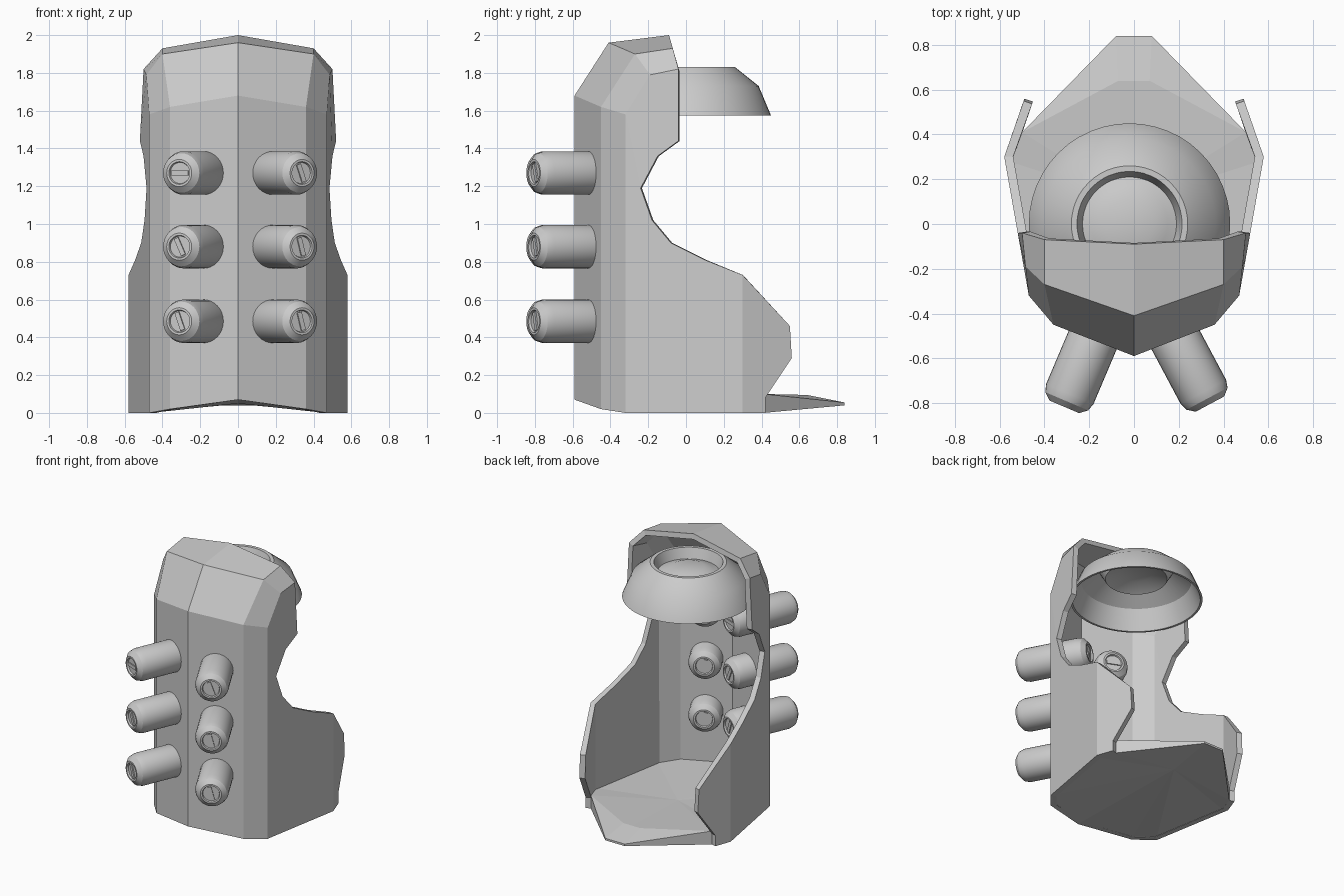
import bpy, bmesh, math
from mathutils import Vector, Matrix

if "Cube" in bpy.data.objects:
    bpy.data.objects.remove(bpy.data.objects["Cube"])


def add_mesh(name, verts, faces):
    me = bpy.data.meshes.new(name)
    me.from_pydata(verts, [], faces)
    ob = bpy.data.objects.new(name, me)
    bpy.context.collection.objects.link(ob)
    return ob


def mirror(ob):
    m = ob.modifiers.new("mirror", 'MIRROR')
    m.use_clip = True
    m.merge_threshold = 0.0005


def lathe(name, profile, segs):
    """Revolve (radius, height) points about z."""
    bm = bmesh.new()
    vs = [bm.verts.new((r, 0, z)) for r, z in profile]
    es = [bm.edges.new(p) for p in zip(vs, vs[1:])]
    bmesh.ops.spin(bm, geom=vs + es, cent=(0, 0, 0), axis=(0, 0, 1),
                   angle=2 * math.pi, steps=segs)
    bmesh.ops.remove_doubles(bm, verts=bm.verts, dist=1e-4)
    bmesh.ops.recalc_face_normals(bm, faces=bm.faces)
    me = bpy.data.meshes.new(name)
    bm.to_mesh(me)
    bm.free()
    ob = bpy.data.objects.new(name, me)
    bpy.context.collection.objects.link(ob)
    bpy.ops.object.select_all(action='DESELECT')
    ob.select_set(True)
    bpy.context.view_layer.objects.active = ob
    bpy.ops.object.shade_smooth_by_angle(angle=math.radians(30))
    return ob


# Faceted shell: centre, middle and corner columns, then the side rim
centre = [(0, -.59, .07), (0, -.59, 1.68), (0, -.41, 1.96), (0, -.09, 2.0)]
middle = [(.36, -.45, .02), (.36, -.45, 1.62), (.40, -.27, 1.90), (.40, -.07, 1.93)]
corner = [(.47, -.32, 0), (.47, -.32, 1.58), (.485, -.19, 1.79), (.50, -.04, 1.82)]
rim = [(.3, 0), (.3, .73), (.1, .81), (-.08, .90), (-.18, 1.02), (-.24, 1.19),
       (-.15, 1.36), (-.04, 1.44)]
side = [(min(.47 + .177 * (y + .32), .58), y, z) for y, z in rim]
tail = [(.537, .42, 0), (.537, .42, .08), (.49, .56, .29), (.493, .55, .46)]
verts = centre + middle + corner + side + tail
faces = [(a + i, a + 4 + i, a + 5 + i, a + 1 + i) for a in (0, 4) for i in range(3)]
faces += [(8, 12, 13, 14, 15, 16, 17, 9), (9, 17, 18, 19, 11, 10),
          (12, 20, 21, 22, 23, 13)]
shell = add_mesh("shell", verts, faces)
mirror(shell)
sol = shell.modifiers.new("thickness", 'SOLIDIFY')
sol.thickness = .04
sol.offset = -1

# Floor plate with a sloping rear lip
bottom = [(0, -.58, .07), (.35, -.445, .02), (.46, -.315, 0), (.56, .28, 0),
          (.50, .41, 0), (.08, .84, .04), (0, .84, .04), (0, .42, .05)]
top = [(0, -.58, .11), (.35, -.445, .10), (.46, -.315, .09), (.56, .28, .09),
       (.50, .41, .10), (.08, .84, .055), (0, .84, .055), (0, .64, .095),
       (.07, .64, .095), (0, .1, .08)]
floor = [(8 + i, i, i + 1, 9 + i) for i in range(6)]
floor += [(7, i + 1, i) for i in range(6)]
floor += [(17, 8 + i, 9 + i) for i in range(4)]
floor += [(17, 12, 16, 15), (12, 13, 16), (16, 13, 14, 15)]
floor_plate = add_mesh("floor_plate", bottom + top, floor)
mirror(floor_plate)

# Domed canopy with a dished top
canopy = lathe("canopy", [(.45, 1.575), (.385, 1.73), (.26, 1.83), (.235, 1.83),
                          (.21, 1.755), (.17, 1.77), (.11, 1.795), (0, 1.795),
                          (0, 1.78), (.11, 1.78), (.21, 1.735), (.25, 1.805),
                          (.375, 1.718), (.435, 1.575), (.45, 1.575)], 48)
canopy.location = (-.02, 0, 0)

# Six double-ended canisters through the front
end = [(0, .05), (.056, .05), (.06, .062), (.072, .062), (.104, .035), (.115, 0)]
half = .195
profile = [(r, half + h) for r, h in end]
profile += [(r, -z) for r, z in reversed(profile)]
slots = [[20, 25, 90], [15, 15, 20]]
for s, (sx, tip, d) in enumerate([("left", (-.287, -.76), (-.39, -.92)),
                                  ("right", (.31, -.75), (.47, -.88))]):
    axis = Vector((d[0], d[1], 0)).normalized()
    for i, z in enumerate((.485, .88, 1.27)):
        pos = Vector((tip[0], tip[1], z)) - axis * half
        across = Vector((0, 0, 1)).cross(axis)
        rot = Matrix((across, axis.cross(across), axis)).transposed().to_4x4()
        rot = Matrix.Translation(pos) @ rot
        can = lathe(f"canister_{sx}_{i + 1}", profile, 32)
        can.matrix_world = rot
        # Slot bars on both ends
        for e in (-1, 1):
            bpy.ops.mesh.primitive_cube_add(size=1)
            bar = bpy.context.object
            bar.name = f"slot_bar_{sx}_{i + 1}"
            bar.matrix_world = (rot @ Matrix.Translation((0, 0, e * (half + .05)))
                                @ Matrix.Rotation(math.radians(slots[s][i]), 4, 'Z')
                                @ Matrix.Diagonal((.026, .098, .016, 1)))
